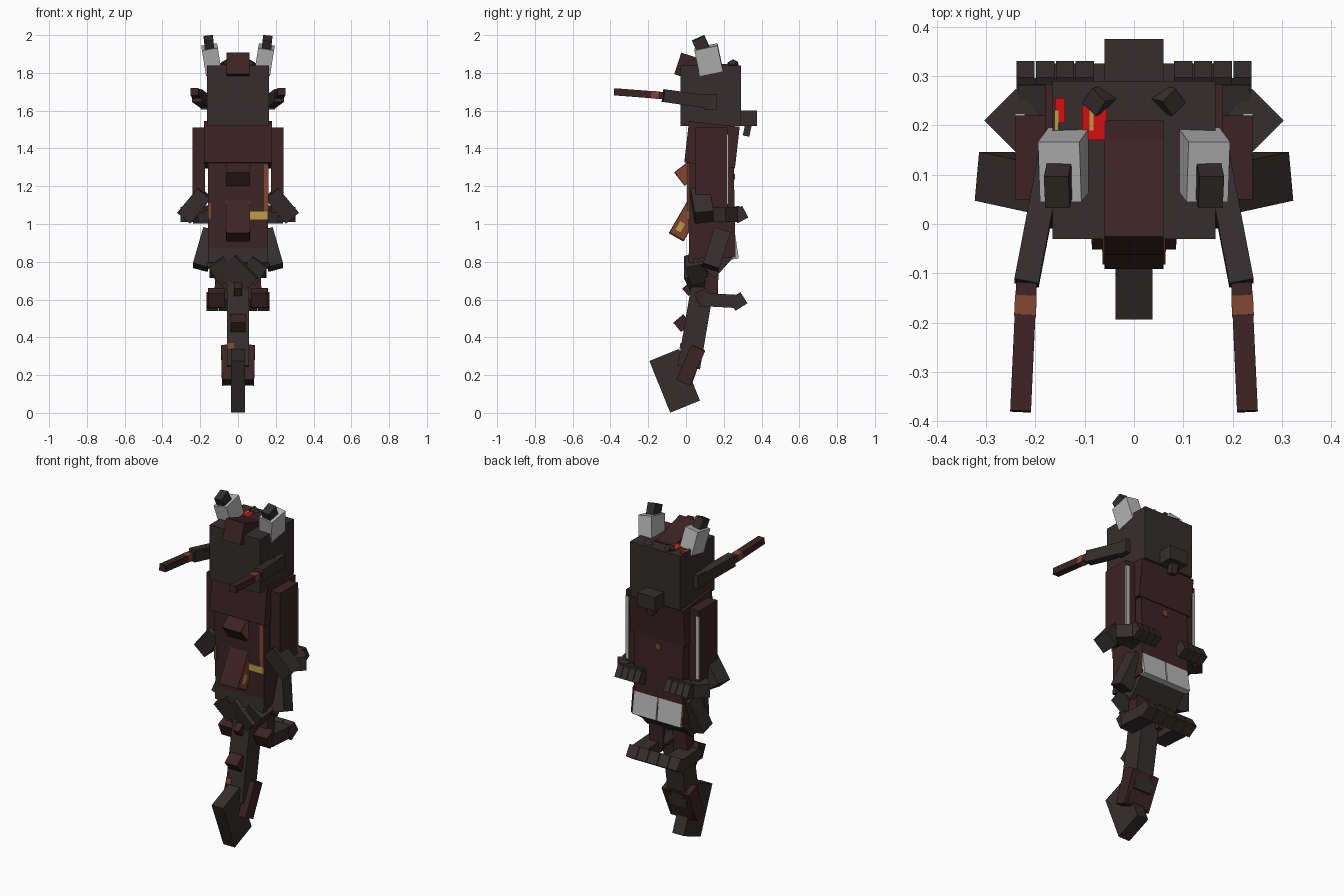
import bpy, bmesh
from math import radians
from mathutils import Vector, Matrix, Euler

default_cube = bpy.data.objects.get("Cube")
if default_cube:
    bpy.data.objects.remove(default_cube)


def material(name, red, green, blue):
    mat = bpy.data.materials.new(name)
    mat.use_nodes = True
    mat.diffuse_color = (red, green, blue, 1)
    shader = mat.node_tree.nodes["Principled BSDF"]
    shader.inputs["Base Color"].default_value = mat.diffuse_color
    return mat


CHARCOAL = material("charcoal", .036, .027, .027)
MAROON = material("maroon", .045, .017, .018)
PALE = material("pale_grey", .47, .47, .47)
RUST = material("rust_orange", .22, .06, .03)
OCHRE = material("ochre", .5, .34, .06)
RED = material("bright_red", .68, .005, .005)

# Thickness of painted plates
THIN = .008


def add_solid(name, placement, size, colour, mirrored=False):
    bm = bmesh.new()
    bmesh.ops.create_cube(bm, size=1, matrix=placement @ Matrix.Diagonal((*size, 1)))
    if mirrored:
        bmesh.ops.scale(bm, vec=(-1, 1, 1), verts=bm.verts)
    bmesh.ops.recalc_face_normals(bm, faces=bm.faces)
    mesh = bpy.data.meshes.new(name)
    bm.to_mesh(mesh)
    bm.free()
    mesh.materials.append(colour)
    bpy.context.collection.objects.link(bpy.data.objects.new(name, mesh))


def add_part(name, placement, size, colour, paired):
    if paired:
        add_solid("left_" + name, placement, size, colour)
        add_solid("right_" + name, placement, size, colour, mirrored=True)
    else:
        add_solid(name, placement, size, colour)


def box(name, colour, at, size, lean=0, splay=0, turn=0, paired=False):
    """Box leaning to the front, splaying to its left, turned about the vertical."""
    angles = [radians(angle) for angle in (lean, splay, turn)]
    placement = Matrix.Translation(at) @ Euler(angles).to_matrix().to_4x4()
    add_part(name, placement, size, colour, paired)


def bar(name, colour, start, end, width, depth, paired=False):
    """Box running from start to end, with its width kept level."""
    start, end = Vector(start), Vector(end)
    along = (end - start).normalized()
    across = along.cross(Vector((1, 0, 0))).normalized()
    axes = Matrix((across.cross(along), across, along)).transposed().to_4x4()
    placement = Matrix.Translation((start + end) / 2) @ axes
    add_part(name, placement, (width, depth, (end - start).length), colour, paired)


# Head and crest
head_width, head_depth, head_height = .33, .32, .32
head_y, head_z = .13, 1.68
crown = head_z + head_height / 2
box("head", CHARCOAL, at=(0, head_y, head_z), size=(head_width, head_depth, head_height))
box("crest", MAROON, at=(0, .08, crown - .03), size=(.12, .26, .12), lean=-18)
box("crest_stripe", MAROON, at=(0, .15, crown), size=(.12, .12, THIN))
box("head_bump", CHARCOAL, at=(.07, .25, crown), size=(.04, .04, .04),
    lean=30, splay=20, turn=45, paired=True)

# Horns
box("horn_base", PALE, at=(.14, .12, crown + .03), size=(.085, .125, .14),
    lean=12, splay=9, paired=True)
box("horn_tip", CHARCOAL, at=(.153, .08, crown + .11), size=(.05, .07, .075),
    lean=24, splay=6, paired=True)

# Painted patches on the crown
box("outer_crown_patch", RED, at=(-.15, .23, crown), size=(.02, .05, THIN))
box("inner_crown_patch", RED, at=(-.08, .205, crown), size=(.05, .07, THIN))
for patch_x in (-.157, -.086):
    box("crown_fleck", OCHRE, at=(patch_x, .21, crown + THIN / 4), size=(THIN, .04, THIN))

# Knob behind the head
box("back_knob", CHARCOAL, at=(0, .33, 1.56), size=(.12, .09, .08))
box("back_knob_hook", CHARCOAL, at=(0, .325, 1.5), size=(.04, .035, .07), lean=-12)

# Long tusks at the cheeks
tusk_root, tusk_joint = Vector((.17, .13, 1.645)), Vector((.218, -.12, 1.68))
tusk_end = Vector((.23, -.38, 1.7))
box("cheek", CHARCOAL, at=tusk_root, size=(.05, .07, .08), paired=True)
bar("tusk_base", CHARCOAL, tusk_root, tusk_joint, width=.05, depth=.068, paired=True)
bar("tusk", MAROON, tusk_joint, tusk_end, width=.042, depth=.038, paired=True)
bar("tusk_band", RUST, tusk_joint.lerp(tusk_end, .1), tusk_joint.lerp(tusk_end, .25),
    width=.044, depth=.04, paired=True)

# Torso
bar("chest", MAROON, start=(0, .125, 1.31), end=(0, .15, 1.53), width=.36, depth=.27)
bar("belly", MAROON, start=(0, .14, .82), end=(0, .13, 1.33), width=.32, depth=.245)

# Jutting belly ridges with painted flanks
for ridge, ridge_z, length, lean in (("upper", 1.265, .09, 38), ("lower", 1.02, .21, -30)):
    box(ridge + "_ridge", MAROON, at=(0, 0, ridge_z), size=(.12, .09, length), lean=lean)
    box(ridge + "_ridge_flank", RUST, at=(.06, 0, ridge_z), size=(THIN, .08, length * .9),
        lean=lean, paired=True)
box("ridge_fleck", OCHRE, at=(.061, -.03, .985), size=(THIN, .03, .05), lean=-30, paired=True)

# Painted belly and back marks
belly_front = .01
box("belly_stripe", RUST, at=(.15, belly_front, 1.19), size=(.024, THIN, .25))
box("belly_band", OCHRE, at=(.11, belly_front, 1.045), size=(.1, THIN, .04))
box("belly_spot", RUST, at=(-.152, belly_front, 1.07), size=(.016, THIN, .08))
box("back_mark", RUST, at=(0, .255, 1.25), size=(.03, THIN, .03))

# Arms
arm_x, arm_y, arm_depth = .207, .135, .17
bar("arm", MAROON, start=(arm_x, arm_y, 1.06), end=(arm_x, arm_y, 1.51),
    width=.067, depth=arm_depth, paired=True)
box("arm_strip", PALE, at=(arm_x + .024, arm_y + arm_depth / 2, 1.29), size=(.02, THIN, .37),
    paired=True)

# Hands, with a row of fingers to the back
hand_z = 1.05
box("wrist", CHARCOAL, at=(.23, .085, hand_z + .05), size=(.09, .1, .17),
    lean=8, splay=-40, paired=True)
box("knuckle", CHARCOAL, at=(.24, .21, hand_z), size=(.09, .09, .08), turn=45, paired=True)
box("palm", CHARCOAL, at=(.16, .23, hand_z), size=(.15, .12, .07), lean=12, paired=True)
for finger in range(4):
    box("finger", CHARCOAL, at=(.1 + finger * .04, .285, hand_z), size=(.037, .065, .07),
        lean=28, paired=True)

# Pelvis, hips and rear plates
box("pelvis", CHARCOAL, at=(0, .165, .825), size=(.3, .13, .18), lean=-42)
box("belt", CHARCOAL, at=(0, .03, .85), size=(.32, .03, .11), lean=-4)
bar("rear_plate", PALE, start=(.081, .23, 1.03), end=(.081, .262, .815),
    width=.155, depth=.035, paired=True)
bar("thigh", CHARCOAL, start=(.145, .19, .96), end=(.2, .13, .77),
    width=.08, depth=.09, paired=True)
box("hip_block", CHARCOAL, at=(.09, .06, .76), size=(.1, .1, .12),
    lean=15, splay=35, paired=True)
box("hip_core", CHARCOAL, at=(0, .08, .73), size=(.17, .13, .17), lean=20, splay=45)

# Folded legs with a row of toes behind
foot_x, foot_z = .115, .59
bar("shin", MAROON, start=(.075, .14, .78), end=(.08, .13, .6),
    width=.09, depth=.07, paired=True)
box("ankle", MAROON, at=(foot_x, .09, .61), size=(.09, .07, .08), lean=25, paired=True)
bar("foot", CHARCOAL, start=(foot_x, .09, foot_z + .01), end=(foot_x, .27, foot_z),
    width=.1, depth=.07, paired=True)
for toe in range(5):
    box("toe", CHARCOAL, at=((toe - 2) * .068, .275, foot_z), size=(.064, .075, .07), lean=32)

# Tail with spines
bar("tail", CHARCOAL, start=(0, .1, .74), end=(0, .015, .24), width=.115, depth=.12)
box("upper_tail_spine", MAROON, at=(0, .015, .655), size=(.04, .05, .05), lean=40)
box("lower_tail_spine", MAROON, at=(0, -.02, .475), size=(.08, .07, .065), lean=40)
box("tail_fleck", RUST, at=(-.04, -.028, .355), size=(.035, THIN, .03), lean=-10)

# Broad tail blade held in a sheath
bar("tail_sheath", MAROON, start=(.065, .065, .345), end=(.06, -.015, .16),
    width=.05, depth=.08, paired=True)
bar("sheath_back", MAROON, start=(0, .065, .345), end=(0, 0, .16), width=.14, depth=.065)
box("tail_blade", CHARCOAL, at=(0, -.06, .17), size=(.075, .17, .295), lean=22)
